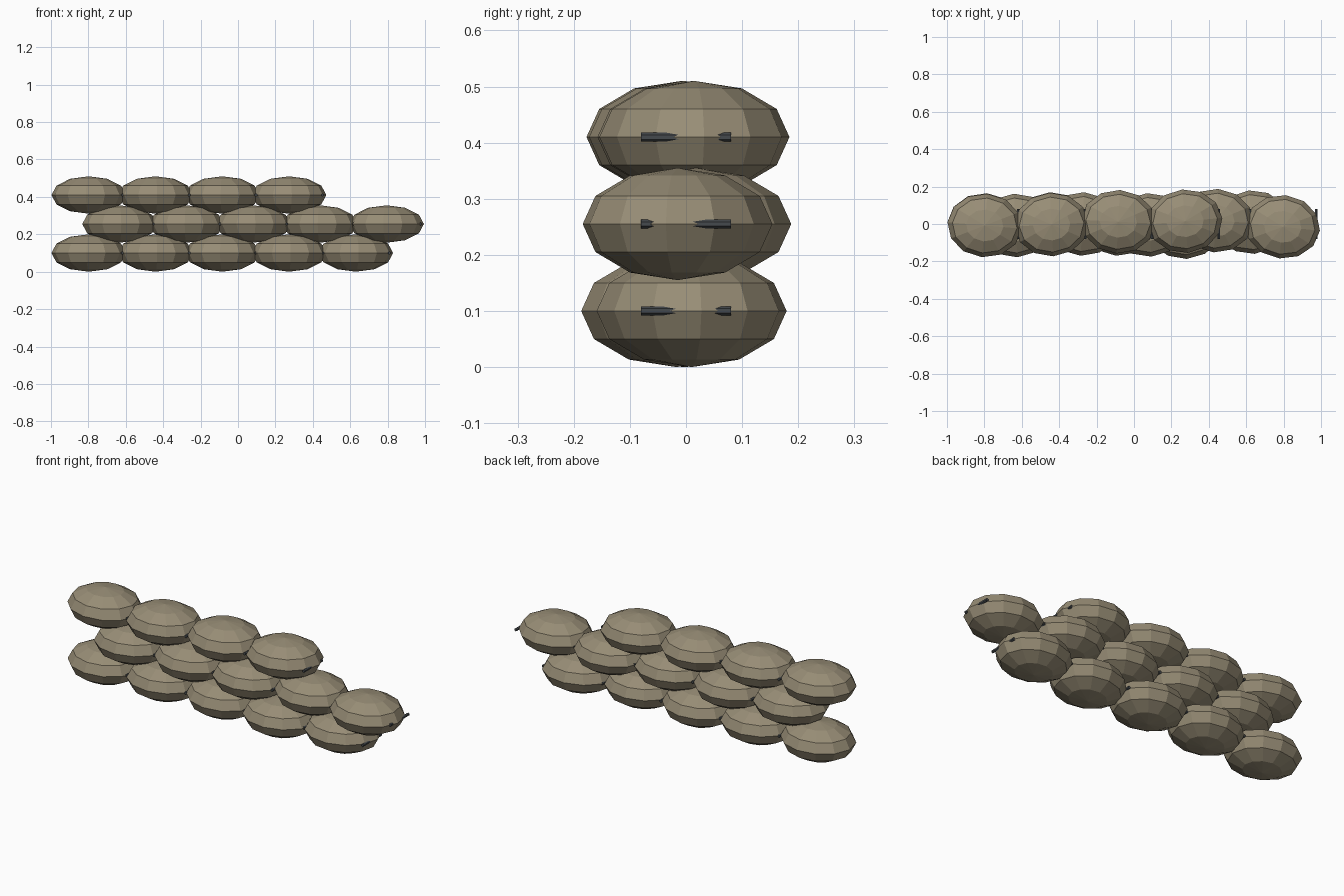
import bpy
from math import radians

if "Cube" in bpy.data.objects:
    bpy.data.objects.remove(bpy.data.objects["Cube"])

def material(name, color):
    m = bpy.data.materials.new(name)
    m.diffuse_color = (*color, 1)
    m.use_nodes = True
    m.node_tree.nodes["Principled BSDF"].inputs["Base Color"].default_value = m.diffuse_color
    return m

burlap = material("burlap", (0.31, 0.265, 0.18))
cord = material("cord", (0.06, 0.068, 0.075))

def sandbag(x, y, z, turn):
    # Plump bag: flattened low-poly sphere
    bpy.ops.mesh.primitive_uv_sphere_add(segments=12, ring_count=6, radius=1,
                                         location=(x, y, z), rotation=(0, 0, radians(turn)))
    bag = bpy.context.object
    bag.name = "sandbag"
    bag.scale = (0.2, 0.17, 0.1)
    bag.data.materials.append(burlap)
    # Cord across the tied end, its tips just poking out
    bpy.ops.mesh.primitive_cylinder_add(vertices=6, radius=0.008, depth=0.16,
                                        location=(x + 0.18, 0, z), rotation=(radians(90), 0, 0))
    tie = bpy.context.object
    tie.name = "bag_tie"
    tie.data.materials.append(cord)

# Courses: start x, height, then (sideways offset, turn in degrees) per bag
courses = [
    (-0.798, 0.10, [(-0.005, -4), (0, 3), (0.0, -4), (-0.017, 3), (0.01, 5)]),
    (-0.633, 0.255, [(-0.008, 3), (0, -3), (-0.005, 4), (0.018, -4), (-0.015, -6)]),
    (-0.798, 0.41, [(-0.008, -5), (-0.003, 3), (0.012, -3), (0.015, 5)]),
]
for start, z, bags in courses:
    for i, (y, turn) in enumerate(bags):
        sandbag(start + 0.357 * i, y, z, turn)
